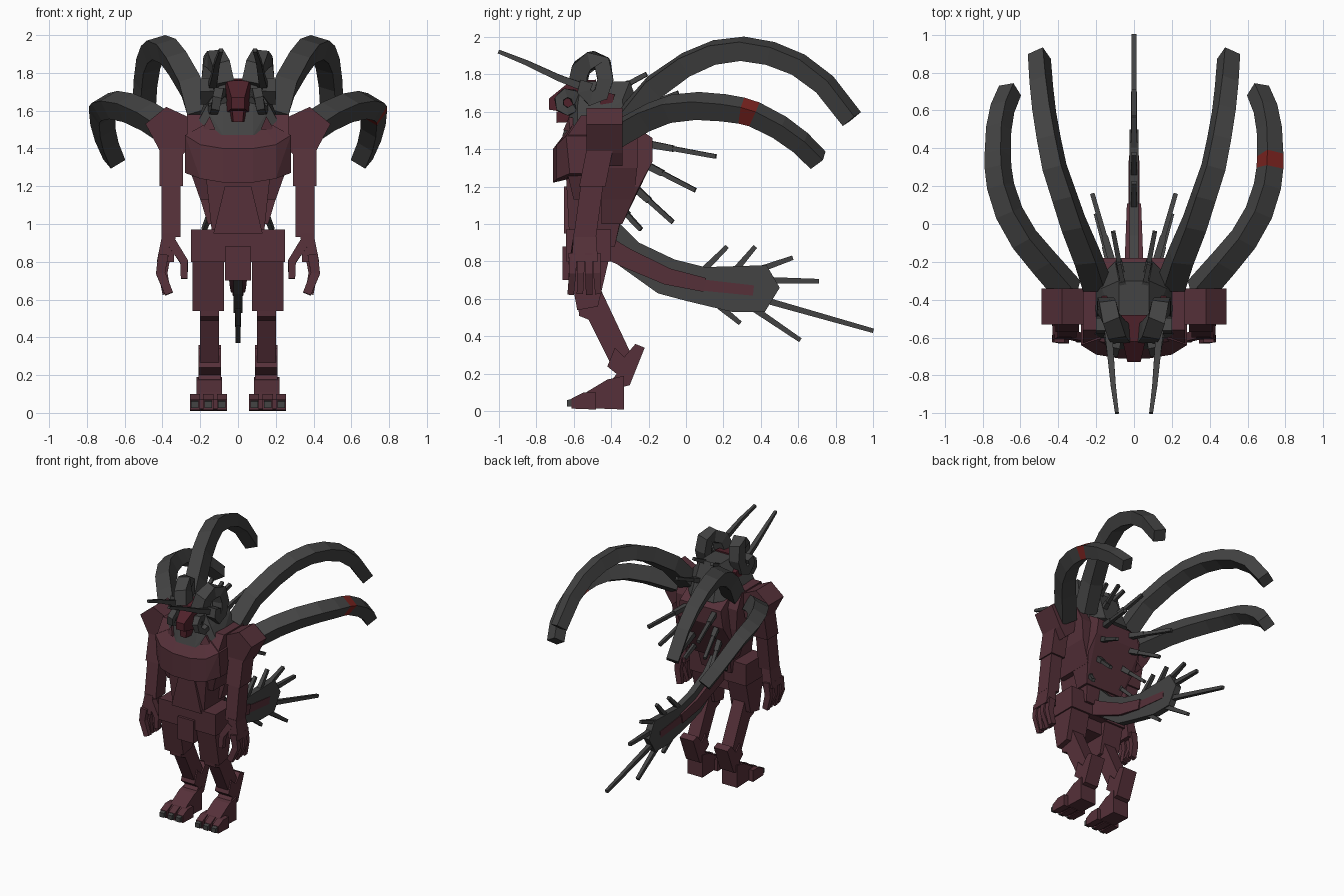
import bpy, bmesh, math
from mathutils import Vector

if "Cube" in bpy.data.objects:
    bpy.data.objects.remove(bpy.data.objects["Cube"])


def material(name, rgb):
    m = bpy.data.materials.new(name)
    m.diffuse_color = (*rgb, 1)
    m.use_nodes = True
    m.node_tree.nodes["Principled BSDF"].inputs["Base Color"].default_value = m.diffuse_color
    return m


HIDE = material("maroon hide", (0.092, 0.030, 0.041))
BONE = material("charcoal bone", (0.056, 0.056, 0.056))
FACE = material("dark red face", (0.080, 0.016, 0.024))
BAND = material("bright red band", (0.21, 0.018, 0.015))


def finish(name, bm, *mats):
    bmesh.ops.recalc_face_normals(bm, faces=bm.faces[:])
    me = bpy.data.meshes.new(name)
    bm.to_mesh(me)
    bm.free()
    for m in mats:
        me.materials.append(m)
    ob = bpy.data.objects.new(name, me)
    bpy.context.collection.objects.link(ob)
    return ob


def hull(name, pts, mat, mirror=False):
    """Faceted block around a few points, optionally symmetric in x."""
    bm = bmesh.new()
    for p in pts:
        bm.verts.new(p)
        if mirror and p[0]:
            bm.verts.new((-p[0], p[1], p[2]))
    res = bmesh.ops.convex_hull(bm, input=bm.verts[:])
    loose = {g for g in res["geom_interior"] + res["geom_unused"] if isinstance(g, bmesh.types.BMVert)}
    bmesh.ops.delete(bm, geom=list(loose), context='VERTS')
    bmesh.ops.dissolve_limit(bm, angle_limit=0.02, verts=bm.verts[:], edges=bm.edges[:])
    return finish(name, bm, mat)


def prism(name, prof, x0, x1, mat):
    """Side profile (y, z) extruded from x0 to x1."""
    bm = bmesh.new()
    f = bm.faces.new([bm.verts.new((x0, y, z)) for y, z in prof])
    res = bmesh.ops.extrude_face_region(bm, geom=[f])
    bmesh.ops.translate(bm, vec=(x1 - x0, 0, 0),
                        verts=[g for g in res["geom"] if isinstance(g, bmesh.types.BMVert)])
    return finish(name, bm, mat)


def tube(name, path, w0, w1, mat, ref=(0, 0, 1), band=None, wide=1.0):
    """Square section swept along a path, width going from w0 to w1."""
    pts = [Vector(p) for p in path]
    n = len(pts)
    bm = bmesh.new()
    rings = []
    for i, p in enumerate(pts):
        t = (pts[min(i + 1, n - 1)] - pts[max(i - 1, 0)]).normalized()
        side = t.cross(Vector(ref)).normalized()
        up = side.cross(t)
        h = (w0 + (w1 - w0) * i / (n - 1)) / 2
        rings.append([bm.verts.new(p + side * h * a + up * h * wide * b)
                      for a, b in ((-1, -1), (1, -1), (1, 1), (-1, 1))])
    bm.faces.new(rings[0])
    bm.faces.new(rings[-1])
    for i in range(n - 1):
        for k in range(4):
            f = bm.faces.new((rings[i][k], rings[i][(k + 1) % 4],
                              rings[i + 1][(k + 1) % 4], rings[i + 1][k]))
            f.material_index = int(i == band)
    return finish(name, bm, mat, BAND)


def box(name, x, y, z, mat):
    return hull(name, [(a, b, c) for a in x for b in y for c in z], mat)


def flip(path, s):
    return [(s * x, y, z) for x, y, z in path]


def spike(name, a, b, w):
    """Straight spine with a thicker base."""
    a, b = Vector(a), Vector(b)
    tube(name + "_base", [a, a.lerp(b, .4)], w * 1.4, w * 1.2, BONE)
    tube(name, [a, b], w, w * .85, BONE)


# Torso, chest and pelvis
for name, levels in (
    ("waist", [(0.88, -.62, -.38, .13), (1.05, -.63, -.34, .11), (1.25, -.64, -.3, .17)]),
    ("ribcage", [(1.13, -.6, -.28, .2), (1.3, -.64, -.26, .26), (1.46, -.64, -.26, .27), (1.58, -.56, -.32, .27)]),
    ("upper_back", [(1.0, -.45, -.34, .16), (1.2, -.45, -.25, .22), (1.33, -.45, -.18, .2),
                    (1.46, -.45, -.18, .18), (1.54, -.45, -.3, .18)]),
):
    hull(name, [(hx, y, z) for z, y0, y1, hx in levels for y in (y0, y1)], HIDE, True)
hull("chest_plate", [(.28, -.5, 1.47), (.28, -.5, 1.27), (.28, -.64, 1.47), (.28, -.62, 1.27), (.2, -.69, 1.42),
                     (.2, -.69, 1.24), (.08, -.71, 1.40), (.08, -.71, 1.22), (.1, -.58, 1.57)], HIDE, True)
hull("belly", [(.07, -.65, 1.2), (.13, -.65, .95), (.07, -.5, 1.2), (.13, -.5, .95)], HIDE, True)
box("pelvis", (-.25, .25), (-.64, -.4), (.8, .97), HIDE)
box("loin_plate", (-.07, .07), (-.66, -.45), (.7, .88), HIDE)

# Mane and neck
hull("mane", [(.24, -.58, 1.49), (.22, -.32, 1.52), (.1, -.2, 1.5), (.17, -.58, 1.62), (.17, -.34, 1.66),
              (.08, -.56, 1.76), (.08, -.3, 1.76), (.08, -.66, 1.47)], BONE, True)
for s in (-1, 1):
    prism("mane_patch", [(-.46, 1.64), (-.4, 1.62), (-.38, 1.69), (-.44, 1.71)], s * .12, s * .172, FACE)
    hull("neck_patch", flip([(.12, -.655, 1.5), (.19, -.62, 1.5), (.15, -.625, 1.57),
                             (.12, -.5, 1.5), (.18, -.5, 1.5), (.15, -.5, 1.55)], s), HIDE)

# Head
hull("skull", [(.08, -.48, 1.77), (.07, -.48, 1.6), (.06, -.62, 1.76), (.035, -.73, 1.67),
               (.035, -.73, 1.61), (.06, -.6, 1.59)], FACE, True)
hull("jaw", [(.06, -.52, 1.61), (.05, -.52, 1.55), (.03, -.69, 1.6), (.025, -.69, 1.54)], FACE, True)

for s in (-1, 1):
    # Curled and spear horns
    tube("curled_horn", flip([(.07, -.58, 1.74), (.09, -.56, 1.83), (.12, -.5, 1.875), (.14, -.445, 1.855),
                              (.15, -.43, 1.77), (.155, -.455, 1.69), (.16, -.51, 1.67),
                              (.165, -.545, 1.71), (.165, -.53, 1.76)], s), .1, .07, BONE, (1, 0, 0))
    ring = [(.08 + .01 * i, -.63 + .05 * math.cos(i * .95), 1.65 + .05 * math.sin(i * .95)) for i in range(7)]
    tube("cheek_horn", flip(ring, s), .055, .04, BONE, (1, 0, 0))
    tube("spear_horn", flip([(.14, -.52, 1.72), (.125, -.68, 1.78), (.11, -.85, 1.86), (.09, -1.0, 1.92)], s),
         .042, .02, BONE)

    # Long back tentacles, rolled outward
    tube("upper_tentacle", flip([(.2, -.31, 1.56), (.25, -.17, 1.73), (.32, 0, 1.85), (.37, .15, 1.915),
                                 (.42, .3, 1.935), (.45, .45, 1.91), (.475, .6, 1.85), (.49, .74, 1.745),
                                 (.5, .885, 1.56)], s), .12, .09, BONE, (s * .3, 0, 1))
    tube("lower_tentacle", flip([(.34, -.36, 1.48), (.48, -.2, 1.57), (.58, -.08, 1.615), (.66, .06, 1.63),
                                 (.705, .2, 1.62), (.718, .295, 1.605), (.72, .365, 1.585), (.715, .5, 1.515),
                                 (.695, .61, 1.435), (.655, .705, 1.34)], s), .12, .09, BONE, (s * .6, 0, 1),
         band=5 if s > 0 else None)

    # Back spines
    for a, b in (((.11, -.22, 1.43), (.22, .16, 1.36)), ((.12, -.24, 1.33), (.2, .05, 1.18)),
                 ((.11, -.28, 1.2), (.16, -.07, 1.01)), ((.13, -.36, 1.1), (.18, -.24, .97)),
                 ((.06, -.3, 1.6), (.11, -.04, 1.7)), ((.05, -.36, 1.72), (.08, -.21, 1.8))):
        spike("back_spine", *flip([a, b], s), .028)

    # Arms
    hull("shoulder", flip([(x, y, z) for y in (-.53, -.34) for x, z in
                           ((.25, 1.56), (.38, 1.62), (.49, 1.53), (.41, 1.38), (.36, 1.31), (.28, 1.38))], s), HIDE)
    hull("upper_arm", flip([(x, y + d, z) for x in (.29, .415) for y, z in ((-.45, 1.45), (-.5, 1.2))
                            for d in (-.07, .07)], s), HIDE)
    hull("forearm", flip([(x, y + d, z) for x in (.305, .405) for y, z in ((-.5, 1.22), (-.54, .93))
                          for d in (-.06, .06)], s), HIDE)
    hull("palm", flip([(.33, -.6, .95), (.40, -.6, .95), (.33, -.48, .95), (.40, -.48, .95),
                       (.34, -.61, .8), (.43, -.61, .8), (.34, -.47, .8), (.43, -.47, .8)], s), HIDE)
    for i in range(4):
        y = -.605 + .043 * i
        dx = .012 * (i % 2)
        tube("finger", flip([(.395 - dx, y, .84), (.41 - dx, y, .74), (.365 + dx, y - .01 + i * .006, .63)], s),
             .042, .034, HIDE, (1, 0, 0), wide=1.3)
    tube("thumb", flip([(.35, -.58, .9), (.285, -.6, .8), (.285, -.61, .71)], s), .05, .035, HIDE, (0, 1, 0))

    # Legs
    prism("thigh", [(-.64, .86), (-.58, .54), (-.47, .56), (-.4, .86)], s * .075, s * .24, HIDE)
    prism("shin", [(-.58, .6), (-.57, .51), (-.52, .49), (-.4, .25), (-.29, .3), (-.45, .64)],
          s * .1, s * .2, HIDE)
    prism("hock", [(-.27, .36), (-.22, .34), (-.3, .14), (-.45, .1), (-.37, .2), (-.42, .24), (-.38, .34), (-.33, .29)],
          s * .09, s * .21, HIDE)
    prism("foot", [(-.33, .01), (-.33, .19), (-.42, .17), (-.52, .11), (-.58, .07), (-.58, .02)],
          s * .085, s * .22, HIDE)
    for x in (.085, .157, .228):
        prism("toe", [(-.48, .01), (-.48, .1), (-.55, .1), (-.61, .07), (-.61, .015)],
              s * (x - .027), s * (x + .027), HIDE)
        prism("claw", [(-.58, .025), (-.58, .075), (-.635, .06), (-.635, .025)],
              s * (x - .02), s * (x + .02), BONE)

# Tail: fleshy core, bony fin and spikes
prism("tail_fin", [(-.38, 1.03), (-.25, .9), (-.06, .81), (.1, .77), (.43, .78), (.5, .66), (.42, .53),
                   (.25, .53), (0, .59), (-.15, .63), (-.36, .78)], -.025, .025, BONE)
tube("tail_root", [(0, -.47, .9), (0, -.32, .82), (0, -.1, .72), (0, .1, .675)], .12, .075, HIDE)
tube("tail_core", [(0, .08, .675), (0, .36, .645)], .06, .055, HIDE)
for a, b in (((.1, .76), (.22, .88)), ((.26, .75), (.37, .88)), ((.4, .76), (.57, .82)), ((.44, .7), (.71, .695)),
             ((.4, .6), (1.0, .43)), ((.36, .55), (.61, .38)), ((.18, .56), (.29, .47))):
    tube("tail_spike", [(0, *a), (0, *b)], .034, .024, BONE)
